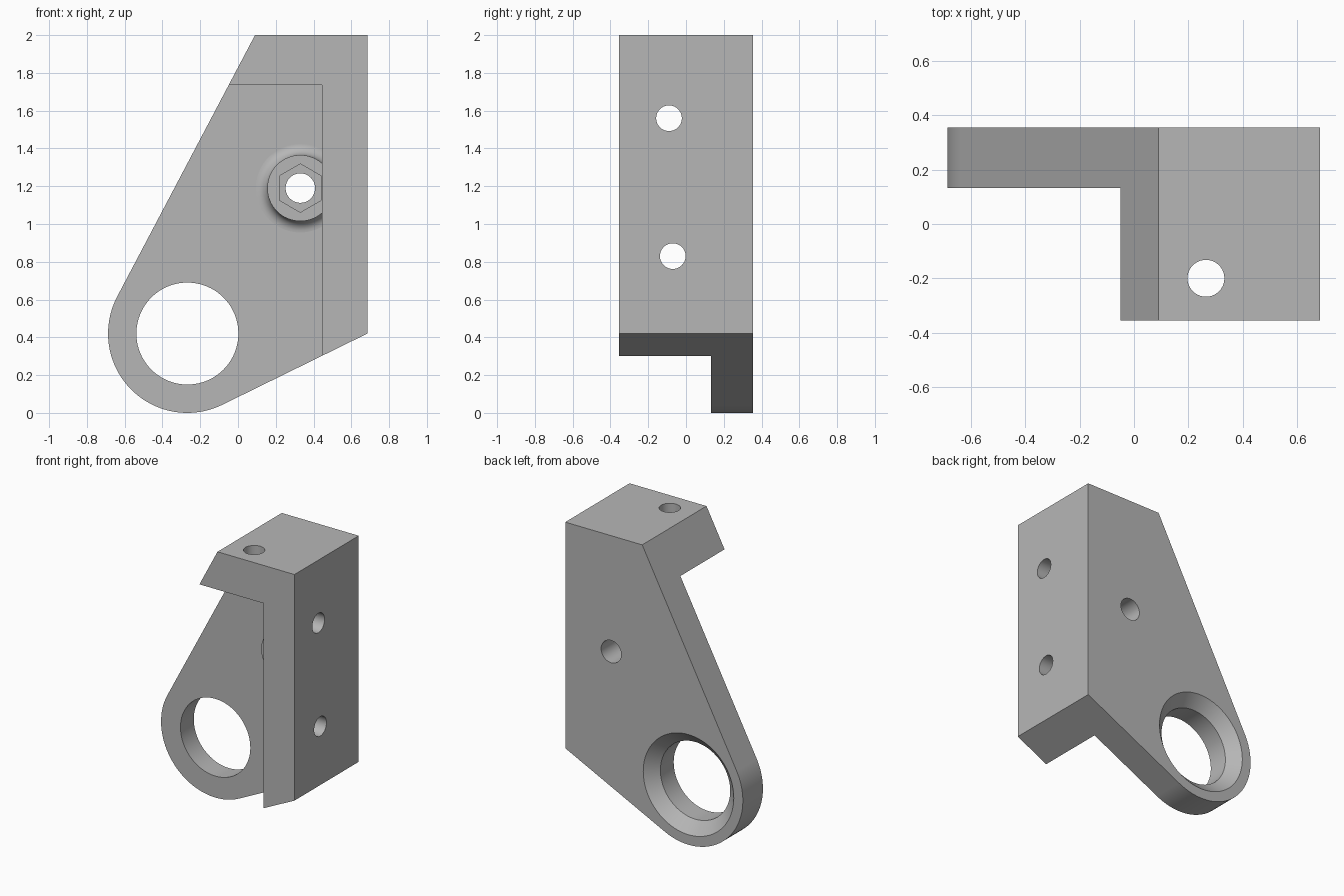
import bpy, bmesh
from math import sin, cos, pi, atan2, acos, hypot, radians
from mathutils import Matrix, Vector

if "Cube" in bpy.data.objects:
    bpy.data.objects.remove(bpy.data.objects["Cube"])

grey = bpy.data.materials.new("plain grey")
grey.use_nodes = True
grey.diffuse_color = (0.47, 0.47, 0.47, 1)
grey.node_tree.nodes["Principled BSDF"].inputs["Base Color"].default_value = grey.diffuse_color

FRONT, BACK, PLATE = -0.355, 0.355, 0.133   # y of flange front, back, plate front
EYE, EYE_R = Vector((-0.268, 0.42)), 0.42   # ring centre (x, z) and outer radius
BOSS = (0.33, 1.19)


def make(name, bm):
    bmesh.ops.recalc_face_normals(bm, faces=bm.faces)
    mesh = bpy.data.meshes.new(name)
    bm.to_mesh(mesh)
    bm.free()
    mesh.materials.append(grey)
    obj = bpy.data.objects.new(name, mesh)
    bpy.context.collection.objects.link(obj)
    return obj


def extrude(name, outline, y0, y1):
    """Prism from an (x, z) outline, running along y."""
    bm = bmesh.new()
    face = bm.faces.new([bm.verts.new((x, y0, z)) for x, z in outline])
    new = bmesh.ops.extrude_face_region(bm, geom=[face])["geom"]
    bmesh.ops.translate(bm, verts=[v for v in new if isinstance(v, bmesh.types.BMVert)],
                        vec=(0, y1 - y0, 0))
    return make(name, bm)


def lathe(name, profile, centre, axis="Y", steps=64):
    """Closed solid of revolution; profile holds (radius, position on axis)."""
    bm = bmesh.new()
    rings = [[bm.verts.new((r * cos(2 * pi * i / steps), r * sin(2 * pi * i / steps), h))
              for i in range(steps)] for r, h in profile]
    for a, b in zip(rings, rings[1:]):
        for i in range(steps):
            j = (i + 1) % steps
            bm.faces.new((a[i], a[j], b[j], b[i]))
    bm.faces.new(rings[0])
    bm.faces.new(rings[-1])
    turn = {"X": Matrix.Rotation(pi / 2, 4, "Y"),
            "Y": Matrix.Rotation(-pi / 2, 4, "X"),
            "Z": Matrix.Identity(4)}[axis]
    bm.transform(Matrix.Translation(centre) @ turn)
    return make(name, bm)


def combine(obj, other, operation):
    mod = obj.modifiers.new(operation, "BOOLEAN")
    mod.operation, mod.object, mod.solver = operation, other, "EXACT"
    bpy.context.view_layer.objects.active = obj
    bpy.ops.object.modifier_apply(modifier=mod.name)
    bpy.data.objects.remove(other)


def tangent_angle(point, side):
    d = Vector(point) - EYE
    return atan2(d.y, d.x) + side * acos(EYE_R / hypot(d.x, d.y))


# Outline: square upper corner running tangentially into the round eye
top_left, low_right = (0.09, 2.0), (0.685, 0.42)
a0 = tangent_angle(top_left, 1)
a1 = tangent_angle(low_right, -1) + 2 * pi
arc = [a0 + (a1 - a0) * i / 40 for i in range(41)]
outline = [low_right, (0.685, 2.0), top_left]
outline += [(EYE.x + EYE_R * cos(a), EYE.y + EYE_R * sin(a)) for a in arc]
bracket = extrude("bracket", outline, FRONT, BACK)

# Hollow the front, leaving the plate, side flange and top flange
hollow = [(-1, -0.5), (0.445, -0.5), (0.445, 1.735), (-1, 1.735)]
combine(bracket, extrude("hollow_cutter", hollow, -1, PLATE), "DIFFERENCE")

# Boss with a concave fillet at its foot
foot, boss_r, boss_top = 0.06, 0.175, 0.035
profile = [(boss_r + foot, PLATE + 0.05)]
for i in range(9):
    t = pi / 2 * i / 8
    profile.append((boss_r + foot * (1 - sin(t)), PLATE - foot * (1 - cos(t))))
profile.append((boss_r, boss_top))
combine(bracket, lathe("boss", profile, (BOSS[0], 0, BOSS[1])), "UNION")

# Hexagonal nut pocket and bolt hole through the boss
hexagon = [(BOSS[0] + 0.128 * sin(i * pi / 3), BOSS[1] + 0.128 * cos(i * pi / 3))
           for i in range(6)]
combine(bracket, extrude("nut_cutter", hexagon, boss_top - 0.02, boss_top + 0.1), "DIFFERENCE")
bolt = lathe("bolt_cutter", [(0.078, 0), (0.078, 0.5)], (BOSS[0], 0, BOSS[1]), steps=40)
combine(bracket, bolt, "DIFFERENCE")

# Large eye hole, countersunk from the back
eye_profile = [(0.27, 0), (0.27, BACK - 0.075), (0.35, BACK), (0.35, 0.5)]
combine(bracket, lathe("eye_cutter", eye_profile, (EYE.x, 0, EYE.y), steps=80), "DIFFERENCE")

# Mounting holes in the side and top flanges
for axis, centre in (("X", (0.56, -0.09, 1.56)), ("X", (0.56, -0.07, 0.83)),
                     ("Z", (0.265, -0.2, 1.87))):
    hole = lathe("hole_cutter", [(0.068, -0.2), (0.068, 0.2)], centre, axis, 40)
    combine(bracket, hole, "DIFFERENCE")

# Smooth the round surfaces, keep flats flat
bpy.ops.object.select_all(action="DESELECT")
bracket.select_set(True)
bpy.context.view_layer.objects.active = bracket
bpy.ops.object.shade_smooth_by_angle(angle=radians(25))
weighted = bracket.modifiers.new("flat_faces", "WEIGHTED_NORMAL")
weighted.keep_sharp = True
